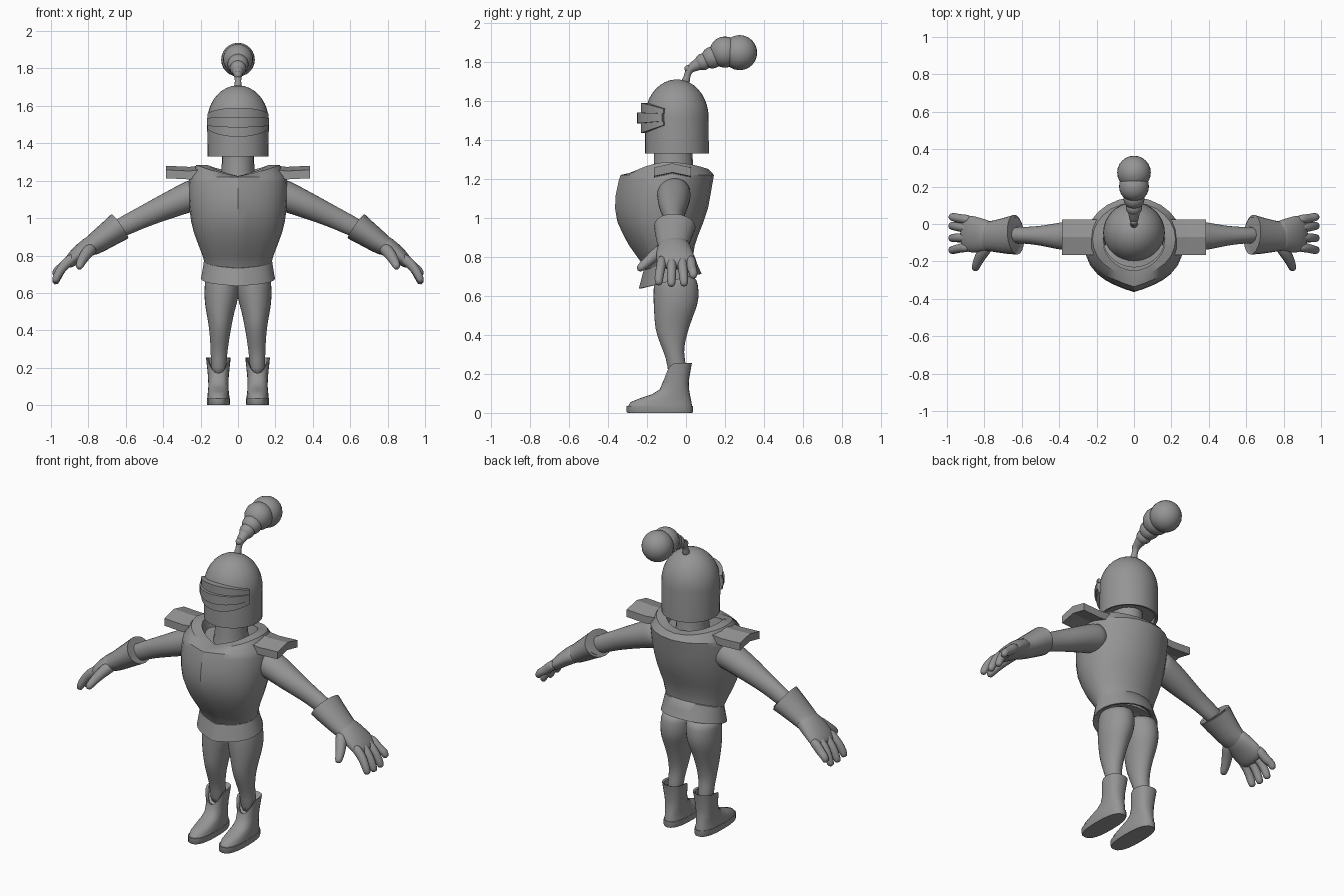
import bpy, bmesh, math
from mathutils import Vector

GREY = bpy.data.materials.new("plain grey")
GREY.diffuse_color = (0.3, 0.3, 0.3, 1)


def loft(name, rings, subsurf=0, angle=35, mirror=False):
    """Skin a list of closed rings and cap both ends; optionally copy to the other side."""
    for side in ((1, -1) if mirror else (1,)):
        bm = bmesh.new()
        vs = [[bm.verts.new((p[0] * side, p[1], p[2])) for p in r] for r in rings]
        n = len(vs[0])
        for a, b in zip(vs, vs[1:]):
            for i in range(n):
                bm.faces.new((a[i], a[(i + 1) % n], b[(i + 1) % n], b[i]))
        bm.faces.new(vs[0])
        bm.faces.new(vs[-1])
        bmesh.ops.recalc_face_normals(bm, faces=bm.faces)
        label = name if not mirror else ("left_" if side > 0 else "right_") + name
        me = bpy.data.meshes.new(label)
        bm.to_mesh(me)
        bm.free()
        me.materials.append(GREY)
        ob = bpy.data.objects.new(label, me)
        bpy.context.collection.objects.link(ob)
        bpy.ops.object.select_all(action='DESELECT')
        ob.select_set(True)
        bpy.context.view_layer.objects.active = ob
        if subsurf:
            ob.modifiers.new("smooth", 'SUBSURF').levels = subsurf
            ob.modifiers["smooth"].render_levels = subsurf
            bpy.ops.object.shade_smooth()
        else:
            bpy.ops.object.shade_smooth_by_angle(angle=math.radians(angle))


def oval(cx, w, y0, y1, z, n=20, p=1.0):
    """Horizontal ring; p below 1 makes it boxier."""
    out = []
    for i in range(n):
        a = 2 * math.pi * i / n
        c, s = math.cos(a), math.sin(a)
        out.append((cx + w * math.copysign(abs(c) ** p, c),
                    (y0 + y1) / 2 + (y1 - y0) / 2 * math.copysign(abs(s) ** p, s), z))
    return out


def tube(name, pts, n=10, ref=(0, 1, 0), **kw):
    """Rings square to a path; each point is x, y, z, radius along ref, other radius."""
    rings = []
    for i, p in enumerate(pts):
        a, b = pts[max(i - 1, 0)], pts[min(i + 1, len(pts) - 1)]
        t = (Vector(b[:3]) - Vector(a[:3])).normalized()
        u = Vector(ref)
        u = (u - t * u.dot(t)).normalized()
        v = t.cross(u)
        rings.append([Vector(p[:3]) + u * p[3] * math.cos(k * 2 * math.pi / n)
                      + v * p[4] * math.sin(k * 2 * math.pi / n) for k in range(n)])
    loft(name, rings, **kw)


# Helmet, neck
helmet = [oval(0, .148, -.195, .1, 1.36, 32), oval(0, .148, -.195, .1, 1.335, 32)]
helmet += [oval(0, .163, -.21, .117, 1.33, 32)]
for k in range(10):
    a = k / 9.3 * math.pi / 2
    r = math.cos(a)
    helmet.append(oval(0, .165 * r, -.047 - .163 * r, -.047 + .163 * r, 1.515 + .195 * math.sin(a), 32))
loft("helmet", helmet)
loft("neck", [oval(0, w, -.065 - w * 1.15, -.065 + w * 1.15, z, 20)
              for z, w in ((1.18, .1), (1.24, .088), (1.37, .085))])


# Visor: three bent bands that taper towards the temples
def band(name, rx, ry, front, side):
    rings = []
    for k in range(17):
        a = math.radians(202 + 136 * k / 16)
        f = (-math.sin(a) - .37) / .63
        lo, hi = (side[j] + (front[j] - side[j]) * f for j in (0, 1))
        c, s = math.cos(a), math.sin(a)
        rings.append([(r * c, -.047 + q * s, z) for r, q, z in
                      ((.14, .14, lo), (rx, ry, lo), (rx, ry, hi), (.14, .14, hi))])
    loft(name, rings, angle=30)


band("visor_top", .175, .185, (1.54, 1.59), (1.535, 1.56))
band("visor_slit", .178, .203, (1.485, 1.54), (1.495, 1.535))
band("visor_bottom", .175, .185, (1.435, 1.485), (1.475, 1.495))

# Plume: thin stem and a chain of growing balls
tube("plume_stem", [(0, -.005, 1.69, .03, .03), (0, .005, 1.72, .015, .015), (0, .012, 1.755, .02, .02),
                    (0, .035, 1.775, .028, .028), (0, .08, 1.795, .036, .036), (0, .13, 1.82, .05, .05)],
     12, (1, 0, 0), subsurf=1)
for k, (y, z, r) in enumerate(((.012, 1.765, .02), (.088, 1.8, .043), (.135, 1.822, .056),
                               (.2, 1.85, .08), (.275, 1.847, .09))):
    loft(f"plume_ball_{k + 1}", [oval(0, r * math.sin(a), y - r * math.sin(a), y + r * math.sin(a),
                                      z - r * math.cos(a), 24)
                                 for a in (math.pi * (j + .2) / 12.4 for j in range(13))])

# Breastplate: keeled section, straight ridge down the front
HALF = [(0, -1), (.2, -.93), (.4, -.84), (.58, -.74), (.75, -.6), (.88, -.43), (.97, -.2), (1, .03),
        (.97, .26), (.88, .48), (.74, .67), (.55, .83), (.3, .95), (0, 1)]
SECTION = HALF + [(-x, t) for x, t in HALF[-2:0:-1]]


def keel(w, y0, y1, z):
    return [(w * x, (y0 + y1) / 2 + (y1 - y0) / 2 * t, z(t) if callable(z) else z) for x, t in SECTION]


def rim(t):
    return 1.285 - (.06 if t < 0 else .035) * t * t


body = [keel(w, y0, y1, z) for w, y0, y1, z in (
    (.172, -.205, .04, .72), (.178, -.222, .035, .76), (.19, -.25, .035, .8), (.213, -.293, .045, .86),
    (.235, -.325, .066, .92), (.25, -.352, .09, .98), (.26, -.364, .113, 1.05), (.266, -.36, .126, 1.12),
    (.264, -.345, .138, 1.19), (.26, -.335, .143, 1.22))]
body += [keel(.222, -.29, .115, rim), keel(.165, -.225, .06, rim),
         keel(.15, -.205, .045, lambda t: rim(t) - .06)]
loft("breastplate", body, angle=33)

# Skirt: flared band, lower at the front
loft("skirt", [keel(w, y0, y1, lambda t, z=z: z + .038 * t) for w, y0, y1, z in (
    (.165, -.2, .04, .70), (.186, -.232, .07, .675), (.198, -.242, .08, .675), (.19, -.23, .06, .72),
    (.182, -.217, .042, .77), (.165, -.19, .03, .775))], angle=50)

# Shoulder plates: shallow roof shape
loft("shoulder_plate", [[(x, y, z + dz) for y, z in (
    (-.165, 1.205), (-.07, 1.225), (.025, 1.205), (.025, 1.25), (-.07, 1.272), (-.165, 1.25))]
    for x, dz in ((.19, .01), (.26, .002), (.385, .008))], angle=10, mirror=True)

# Arms
tube("arm", [(.19, -.062, 1.14, .09, .09), (.25, -.062, 1.118, .09, .086), (.32, -.063, 1.09, .084, .078),
             (.4, -.065, 1.055, .075, .07), (.5, -.063, 1.01, .053, .06), (.58, -.06, .972, .045, .055),
             (.7, -.06, .91, .045, .05)], 14, subsurf=1, mirror=True)

# Gloves: flared cuff, flat palm, four fingers and a thumb
tube("cuff", [(.67, -.057, .925, .06, .05), (.634, -.057, .954, .095, .068), (.632, -.057, .956, .107, .079),
              (.68, -.062, .922, .098, .071), (.74, -.065, .88, .086, .062), (.775, -.065, .857, .08, .056),
              (.81, -.062, .84, .08, .045)], 20, angle=50, mirror=True)
tube("palm", [(.75, -.065, .875, .078, .055), (.8, -.062, .845, .088, .053), (.85, -.058, .81, .1, .046),
              (.89, -.05, .775, .1, .038), (.92, -.048, .745, .085, .025)], 16, subsurf=1, mirror=True)
for name, y, tip, drop in (("index_finger", -.125, -.14, 0), ("middle_finger", -.073, -.075, .008),
                           ("ring_finger", -.02, -.01, .006), ("little_finger", .025, .038, -.035)):
    tube(name, [(.87, y, .795, .026, .03), (.91, y, .768, .028, .031), (.945, (y + tip) / 2, .73, .026, .027),
                (.968, tip, .69 - drop, .025, .024), (.982, tip, .652 - drop, .02, .02)],
         8, subsurf=1, mirror=True)
tube("thumb", [(.77, -.09, .85, .035, .04), (.8, -.14, .825, .038, .038), (.825, -.18, .79, .031, .031),
               (.842, -.215, .76, .027, .026), (.852, -.25, .73, .02, .02)], 8, (1, 0, 0), subsurf=1, mirror=True)

# Legs
loft("leg", [oval((a + b) / 2, (b - a) / 2, y0, y1, z, 16) for z, a, b, y0, y1 in (
    (.71, -.01, .17, -.16, .05), (.66, -.01, .18, -.168, .064), (.6, -.008, .182, -.17, .07),
    (.55, .002, .18, -.168, .06), (.5, .018, .172, -.165, .04), (.43, .032, .158, -.16, .015),
    (.37, .043, .152, -.14, -.002), (.31, .052, .148, -.115, -.012), (.25, .06, .146, -.095, .002),
    (.15, .06, .146, -.09, .002))], subsurf=1, mirror=True)

# Boots: shaft with a notched top, foot and flat sole
boot = [oval(.105, (b - a) / 2, y0, y1, z, 24, .85) for z, a, b, y0, y1 in (
    (.03, .045, .165, -.3, .032), (.055, .047, .163, -.285, .028), (.075, .049, .16, -.235, .024),
    (.095, .05, .158, -.175, .02), (.12, .05, .158, -.135, .016), (.16, .048, .16, -.118, .014))]
for w, y0, y1, z in ((.066, -.112, .03, .255), (.055, -.1, .02, .25), (.05, -.09, .01, .22)):
    mid = (y0 + y1) / 2
    boot.append([(x, y, z - .085 * max(0, (mid - y) / (y1 - mid)) ** 3)
                 for x, y, _ in oval(.105, w, y0, y1, z, 24, .85)])
loft("boot", boot, angle=50, mirror=True)
loft("sole", [oval(.105, w, y0, y1, z, 24, .8) for z, w, y0, y1 in (
    (0, .059, -.3, .033), (.005, .061, -.304, .035), (.036, .061, -.304, .035))], angle=40, mirror=True)
